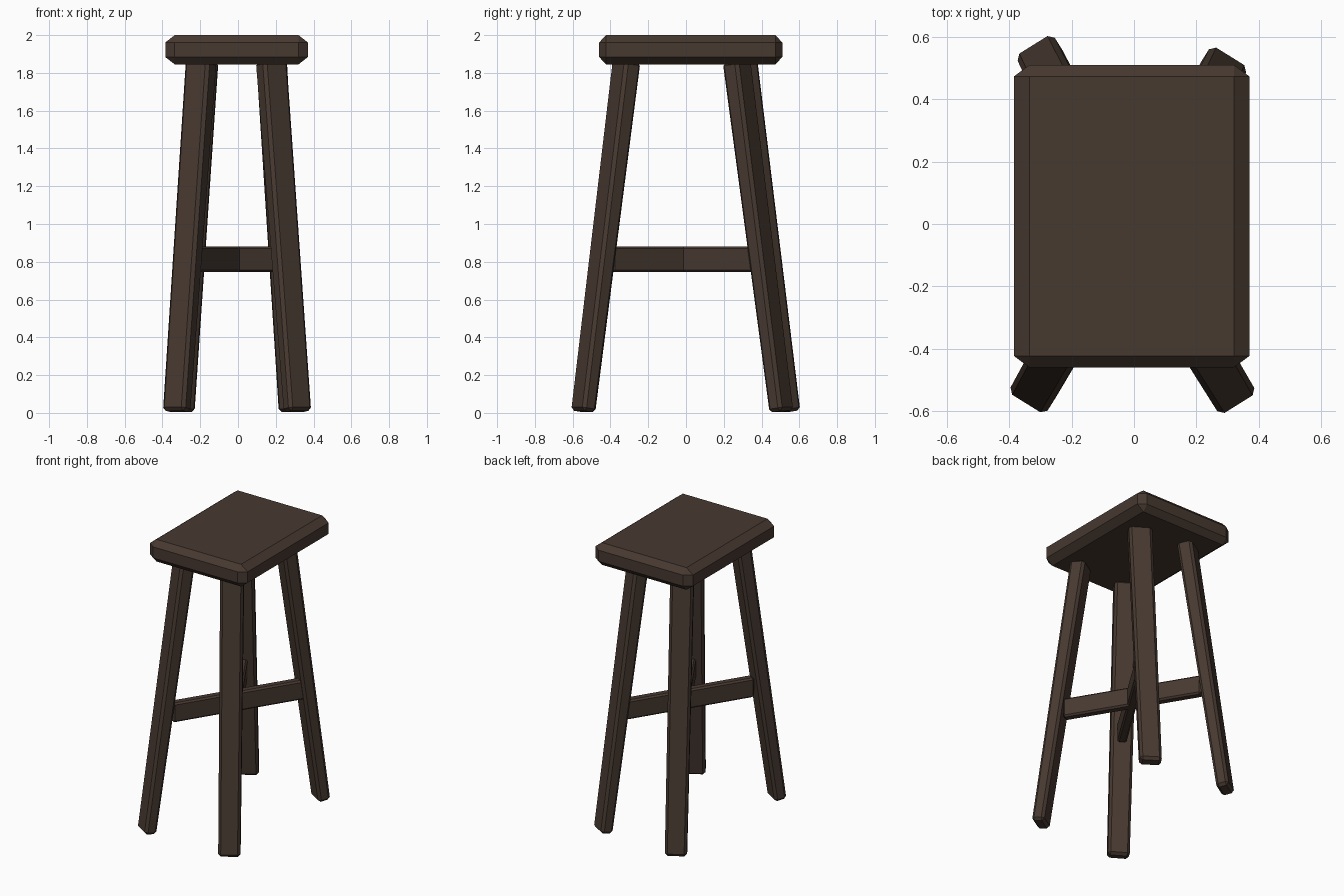
import bpy, bmesh, math
from mathutils import Vector, Matrix

if "Cube" in bpy.data.objects:
    bpy.data.objects.remove(bpy.data.objects["Cube"])

wood = bpy.data.materials.new("dark brown wood")
wood.diffuse_color = (0.063, 0.041, 0.030, 1)
wood.use_nodes = True
wood.node_tree.nodes["Principled BSDF"].inputs["Base Color"].default_value = wood.diffuse_color


def finish(name, bm):
    """Turn a bmesh into a flat shaded object."""
    bmesh.ops.recalc_face_normals(bm, faces=bm.faces[:])
    me = bpy.data.meshes.new(name)
    bm.to_mesh(me)
    bm.free()
    me.materials.append(wood)
    ob = bpy.data.objects.new(name, me)
    bpy.context.collection.objects.link(ob)
    return ob


def chamfer(bm, width):
    bmesh.ops.bevel(bm, geom=bm.edges[:], offset=width, segments=1,
                    profile=0.5, affect='EDGES')


def beam(name, a, b, side, size_a, size_b, bevel):
    """Chamfered beam from a to b; sizes are (width along side, depth)."""
    a, b = Vector(a), Vector(b)
    axis = b - a
    length = axis.length
    axis.normalize()
    u = Vector(side)
    u = (u - axis * u.dot(axis)).normalized()
    v = axis.cross(u)
    bm = bmesh.new()
    bmesh.ops.create_cube(bm, size=1)
    for vert in bm.verts:
        x, y, z = vert.co
        w, d = size_b if z > 0 else size_a
        vert.co = (x * w, y * d, (z + 0.5) * length)
    chamfer(bm, bevel)
    frame = Matrix((u, v, axis)).transposed().to_4x4()
    bm.transform(Matrix.Translation(a) @ frame)
    return finish(name, bm)


# Seat: slab with unequal chamfers, made by scaling an evenly chamfered block
bm = bmesh.new()
bmesh.ops.create_cube(bm, size=1)
scale = Vector((0.05, 0.037, 0.039))
full = Vector((0.755, 0.97, 0.155))
for v in bm.verts:
    v.co = Vector(c * f / s for c, f, s in zip(v.co, full, scale))
chamfer(bm, 1.0)
bm.transform(Matrix.Translation((-0.0075, 0.025, 1.9225)) @ Matrix.Diagonal((*scale, 1)))
finish("seat", bm)

# Legs: splayed, turned towards the corners (foot xy, xy under the seat)
legs = {
    "front_left_leg": ((-0.325, -0.543), (-0.195, -0.315)),
    "front_right_leg": ((0.315, -0.545), (0.176, -0.315)),
    "back_right_leg": ((0.288, 0.505), (0.178, 0.268)),
    "back_left_leg": ((-0.302, 0.542), (-0.185, 0.305)),
}
for name, (foot, top) in legs.items():
    sx, sy = math.copysign(1, foot[0]), math.copysign(1, foot[1])
    ang = math.radians(58)
    side = (-sy * math.sin(ang), sx * math.cos(ang), 0)
    beam(name, (*foot, 0.008), (*top, 1.86), side, (0.14, 0.082), (0.15, 0.1), 0.017)

# Stretchers: two flat bars crossing between opposite legs
for name, a, b in (
    ("stretcher_a", (-0.235, -0.40), (0.25, 0.375)),
    ("stretcher_b", (0.24, -0.40), (-0.235, 0.39)),
):
    beam(name, (*a, 0.8125), (*b, 0.8125), (0, 0, 1), (0.135, 0.06), (0.135, 0.06), 0.011)
